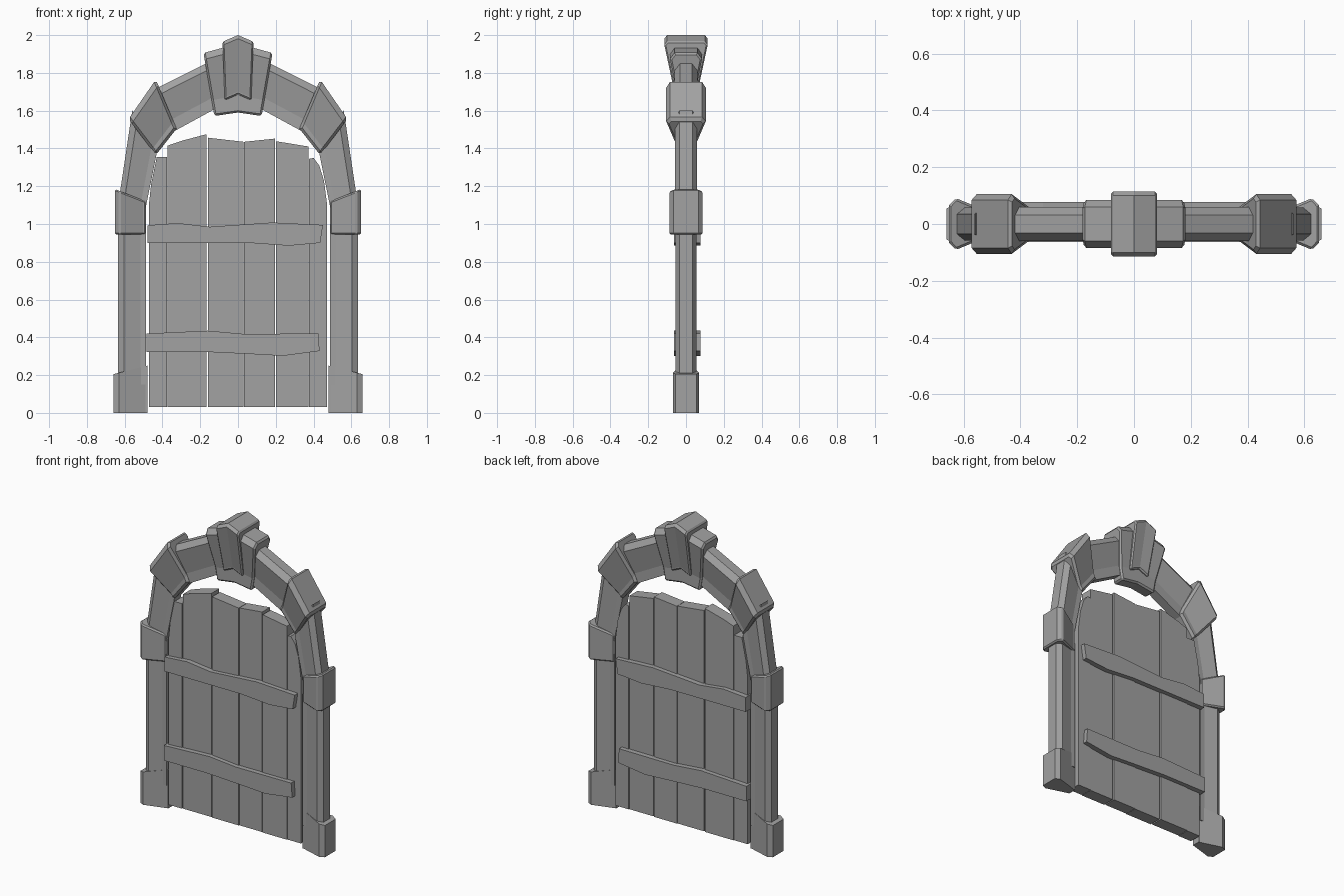
import bpy
import bmesh

cube = bpy.data.objects.get("Cube")
if cube:
    bpy.data.objects.remove(cube, do_unlink=True)

GREY = (0.36, 0.36, 0.36, 1)
grey = bpy.data.materials.new("plain_grey")
grey.use_nodes = True
grey.diffuse_color = GREY
grey.node_tree.nodes["Principled BSDF"].inputs["Base Color"].default_value = GREY


def finish(name, bm, bevel=0):
    bmesh.ops.recalc_face_normals(bm, faces=bm.faces)
    mesh = bpy.data.meshes.new(name)
    bm.to_mesh(mesh)
    bm.free()
    mesh.materials.append(grey)
    obj = bpy.data.objects.new(name, mesh)
    bpy.context.collection.objects.link(obj)
    if bevel:
        mod = obj.modifiers.new("worn_edges", "BEVEL")
        mod.width, mod.segments, mod.angle_limit = bevel, 1, 1.1
    return obj


def stone(name, sections, half, chamfer, foot=0.8, bevel=0):
    """Wedge stone lofted through (outer, inner) stations; half = outer, widest, inner depth."""
    top, wide, low = half
    side = [(0, top), (chamfer, wide), (foot, low), (1, low)]
    profile = side + [(t, -y) for t, y in reversed(side)]
    bm = bmesh.new()
    rings = []
    for (ox, oz), (ix, iz) in sections:
        rings.append([bm.verts.new((ox + (ix - ox) * t, y, oz + (iz - oz) * t))
                      for t, y in profile])
    n = len(profile)
    for a, b in zip(rings, rings[1:]):
        for i in range(n):
            j = (i + 1) % n
            bm.faces.new((a[i], a[j], b[j], b[i]))
    bm.faces.new(rings[0])
    bm.faces.new(rings[-1])
    return finish(name, bm, bevel)


def mirrored_stones(name, sections, *args, **kw):
    for word, s in (("left", 1), ("right", -1)):
        flipped = [((s * o[0], o[1]), (s * i[0], i[1])) for o, i in sections]
        stone(f"{word}_{name}", flipped, *args, **kw)


def slab(name, outline, front, back):
    """Flat board with an outline in x and z."""
    bm = bmesh.new()
    face = bm.faces.new([bm.verts.new((x, front, z)) for x, z in outline])
    ext = bmesh.ops.extrude_face_region(bm, geom=[face])
    for v in ext["geom"]:
        if isinstance(v, bmesh.types.BMVert):
            v.co.y = back
    return finish(name, bm)


# Side posts with base and cap blocks
mirrored_stones("post", [((0.635, 0.15), (0.487, 0.15)), ((0.635, 1.0), (0.487, 1.0))],
                (0.035, 0.056, 0.035), 0.22)
mirrored_stones("base_block", [((0.66, 0), (0.48, 0)), ((0.66, 0.205), (0.48, 0.25))],
                (0.055, 0.07, 0.028), 0.17, 0.95)
mirrored_stones("cap_block", [((0.652, 0.945), (0.487, 0.945)), ((0.652, 1.185), (0.487, 1.12))],
                (0.065, 0.091, 0.04), 0.15, 0.9, bevel=0.008)

# Arch segments and clamp stones
mirrored_stones("lower_arch", [((0.635, 1.1), (0.49, 1.08)), ((0.56, 1.6), (0.425, 1.4))],
                (0.035, 0.058, 0.035), 0.2)
mirrored_stones("clamp_stone", [((0.58, 1.555), (0.435, 1.365)), ((0.435, 1.765), (0.325, 1.505))],
                (0.085, 0.105, 0.045), 0.12, 0.85, bevel=0.014)
mirrored_stones("upper_arch", [((0.44, 1.715), (0.34, 1.49)), ((0.16, 1.855), (0.12, 1.61))],
                (0.032, 0.06, 0.03), 0.15, 0.75)

# Crown stone behind the keystone
stone("crown_stone", [((-0.183, 1.905), (-0.125, 1.572)), ((0, 1.955), (0, 1.59)),
                      ((0.183, 1.905), (0.125, 1.572))],
      (0.06, 0.085, 0.042), 0.1, 0.75, bevel=0.01)
stone("keystone", [((-0.082, 1.965), (-0.07, 1.655)), ((0, 2.0), (0, 1.685)),
                   ((0.082, 1.965), (0.07, 1.655))],
      (0.1, 0.115, 0.056), 0.06, 0.95, bevel=0.008)

# Door planks: left edge, right edge, top outline from right to left
planks = [
    (-0.472, -0.375, [(-0.375, 1.355), (-0.43, 1.355), (-0.46, 1.21), (-0.472, 1.1)]),
    (-0.372, -0.168, [(-0.168, 1.475), (-0.3, 1.44), (-0.372, 1.415)]),
    (-0.16, 0.03, [(0.03, 1.435), (-0.16, 1.457)]),
    (0.032, 0.195, [(0.195, 1.452), (0.032, 1.435)]),
    (0.202, 0.374, [(0.374, 1.41), (0.202, 1.438)]),
    (0.376, 0.472, [(0.472, 1.1), (0.455, 1.23), (0.43, 1.31), (0.4, 1.35), (0.376, 1.345)]),
]
for i, (x0, x1, top) in enumerate(planks):
    shift = 0.004 * (i % 2)
    slab(f"door_plank_{i + 1}", [(x0, 0.03), (x1, 0.03)] + top, -0.036 + shift, 0.044 + shift)

# Cross straps running through the planks
slab("upper_strap", [(-0.48, 0.9), (-0.15, 0.9), (0.06, 0.9), (0.27, 0.885), (0.435, 0.9),
                     (0.45, 0.995), (0.18, 1.008), (-0.15, 0.985), (-0.32, 1.005), (-0.48, 0.993)],
     -0.064, 0.077)
slab("lower_strap", [(-0.485, 0.323), (-0.17, 0.323), (0.06, 0.312), (0.24, 0.302), (0.432, 0.328),
                     (0.425, 0.42), (0.03, 0.418), (-0.16, 0.435), (-0.485, 0.42)],
     -0.064, 0.077)
